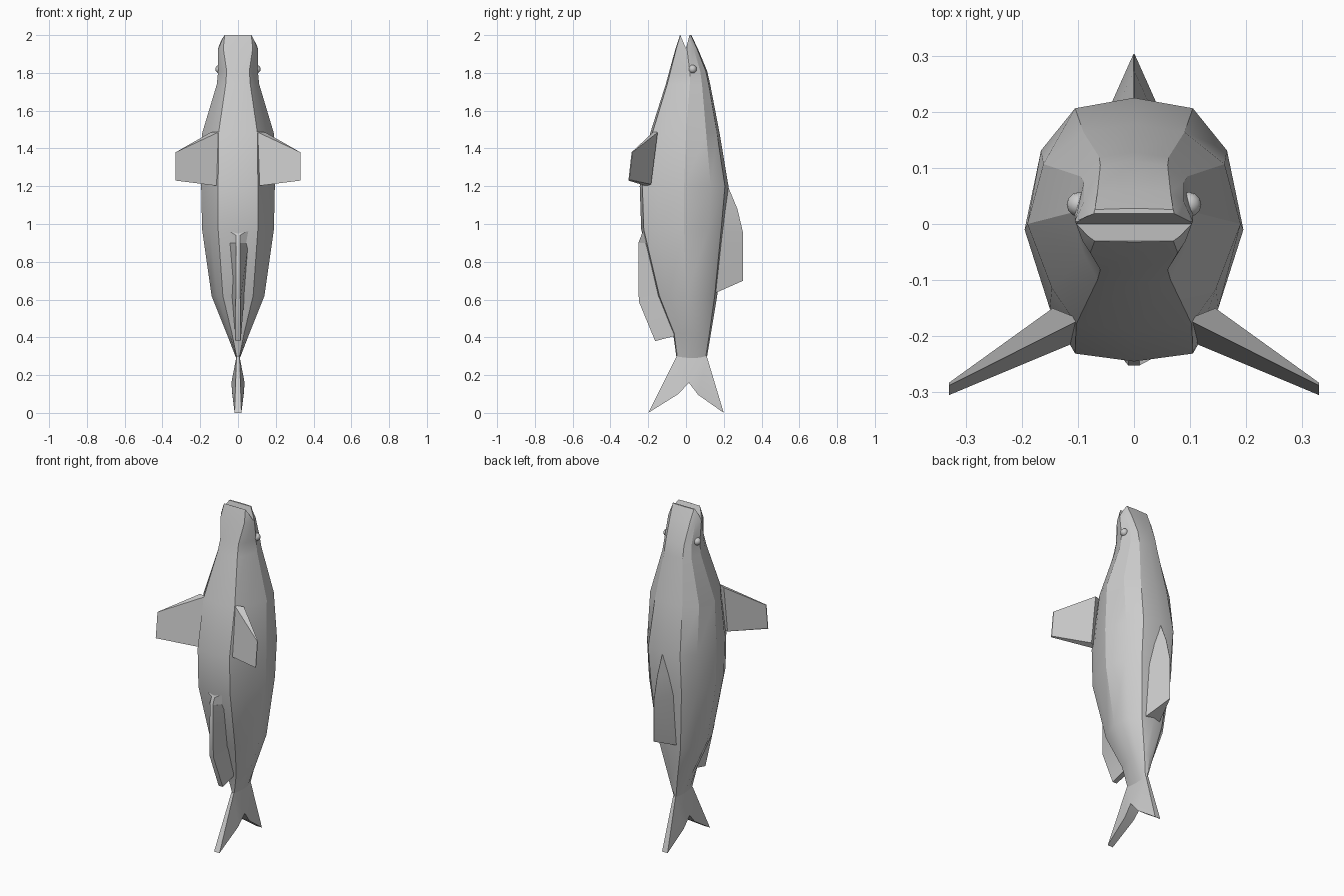
import bpy, bmesh

if "Cube" in bpy.data.objects:
    bpy.data.objects.remove(bpy.data.objects["Cube"])


def finish(name, bm, angle=0.5):
    bmesh.ops.recalc_face_normals(bm, faces=bm.faces[:])
    me = bpy.data.meshes.new(name)
    bm.to_mesh(me)
    bm.free()
    ob = bpy.data.objects.new(name, me)
    bpy.context.collection.objects.link(ob)
    bpy.ops.object.select_all(action='DESELECT')
    ob.select_set(True)
    bpy.context.view_layer.objects.active = ob
    if angle:
        bpy.ops.object.shade_smooth_by_angle(angle=angle)
    return ob


def loft(name, rings, angle=0.5):
    """Skin a stack of closed rings with equal point counts and cap both ends."""
    bm = bmesh.new()
    rows = [[bm.verts.new(p) for p in r] for r in rings]
    n = len(rows[0])
    for a, b in zip(rows, rows[1:]):
        for i in range(n):
            j = (i + 1) % n
            bm.faces.new((a[i], a[j], b[j], b[i]))
    bm.faces.new(rows[0])
    bm.faces.new(rows[-1])
    return finish(name, bm, angle)


# Body: z, half width, mid y, back y, back half width, belly y, belly half width
sections = [
    (2.00, .085, .000, .028, .070, -.032, .070),
    (1.93, .105, .005, .062, .065, -.055, .078),
    (1.81, .105, .020, .112, .060, -.088, .060),
    (1.74, .112, .020, .128, .062, -.107, .065),
    (1.48, .190, .000, .178, .090, -.190, .103),
    (1.20, .195, -.010, .225, .105, -.245, .105),
    (0.97, .190, -.010, .203, .100, -.237, .105),
    (0.62, .140, .000, .165, .070, -.150, .080),
    (0.42, .060, .030, .132, .030, -.068, .032),
    (0.29, .010, .030, .110, .006, -.050, .006),
]


def body_ring(z, w, m, back, t, belly, b):
    up, dn = back - m, belly - m
    side = [(t, m + .92 * up), (.85 * w, m + .6 * up), (w, m),
            ((w + b) / 2, m + .6 * dn), (b, m + .94 * dn)]
    return ([(0, back, z)] + [(x, y, z) for x, y in side] + [(0, belly, z)]
            + [(-x, y, z) for x, y in reversed(side)])


body = loft("body", [body_ring(*s) for s in sections])

# Mouth: wedge cut between the jaws
mouth = loft("mouth_cutter", [[(x, .0, 1.93), (x, .032, 2.05), (x, -.052, 2.05)]
                              for x in (-.2, .2)], 0)
mouth.hide_render = True
mouth.hide_viewport = False
mouth.display_type = 'WIRE'
cut = body.modifiers.new("mouth", 'BOOLEAN')
cut.operation = 'DIFFERENCE'
cut.solver = 'EXACT'
cut.object = mouth
bpy.context.view_layer.objects.active = body
bpy.ops.object.modifier_apply(modifier=cut.name)
bpy.data.objects.remove(mouth)

# Tail: forked outline (y, z, half thickness), two skins joined by a rim
outline = [(-.05, .30, .008), (.11, .30, .008), (.20, .01, .018), (.065, .095, .03),
           (.015, .16, .035), (-.04, .10, .03), (-.20, .01, .018)]
bm = bmesh.new()
left, right = [[bm.verts.new((s * h, y, z if z > .02 else 0)) for y, z, h in outline]
               for s in (-1, 1)]
for v in (left, right):
    for ids in ((0, 4, 5, 6), (0, 1, 4), (1, 2, 3, 4)):
        bm.faces.new([v[i] for i in ids])
for i in range(7):
    j = (i + 1) % 7
    bm.faces.new((left[i], left[j], right[j], right[i]))
finish("tail_fin", bm)


# Wedge fins: z and y of base, base half width, z and y of ridge, ridge half width
def wedge(name, rows):
    loft(name, [[(-w, yb, zb), (w, yb, zb), (r, yr, zr), (-r, yr, zr)]
                for zb, yb, w, zr, yr, r in rows])


wedge("dorsal_fin", [(1.20, .200, .006, 1.20, .222, .001),
                     (1.07, .190, .038, 1.08, .272, .001),
                     (0.95, .180, .056, 0.95, .303, .001),
                     (0.63, .145, .052, 0.70, .303, .001)])
wedge("anal_fin", [(0.97, -.225, .060, 0.94, -.235, .010),
                   (0.90, -.200, .055, 0.90, -.252, .010),
                   (0.62, -.130, .034, 0.59, -.250, .012),
                   (0.41, -.050, .016, 0.38, -.163, .014)])

# Paired pectoral fins and eyes
for s, label in ((1, "left"), (-1, "right")):
    root = [(.095, -.170, 1.49), (.145, -.150, 1.485), (.145, -.185, 1.21), (.095, -.207, 1.20)]
    tip = [(.33, -.288, 1.38), (.33, -.283, 1.38), (.33, -.300, 1.235), (.33, -.305, 1.23)]
    loft(label + "_pectoral_fin", [[(s * x, y, z) for x, y, z in r] for r in (root, tip)])
    bpy.ops.mesh.primitive_uv_sphere_add(segments=12, ring_count=8, radius=.022,
                                         location=(s * .098, .035, 1.82))
    eye = bpy.context.object
    eye.name = label + "_eye"
    bpy.ops.object.shade_smooth()
